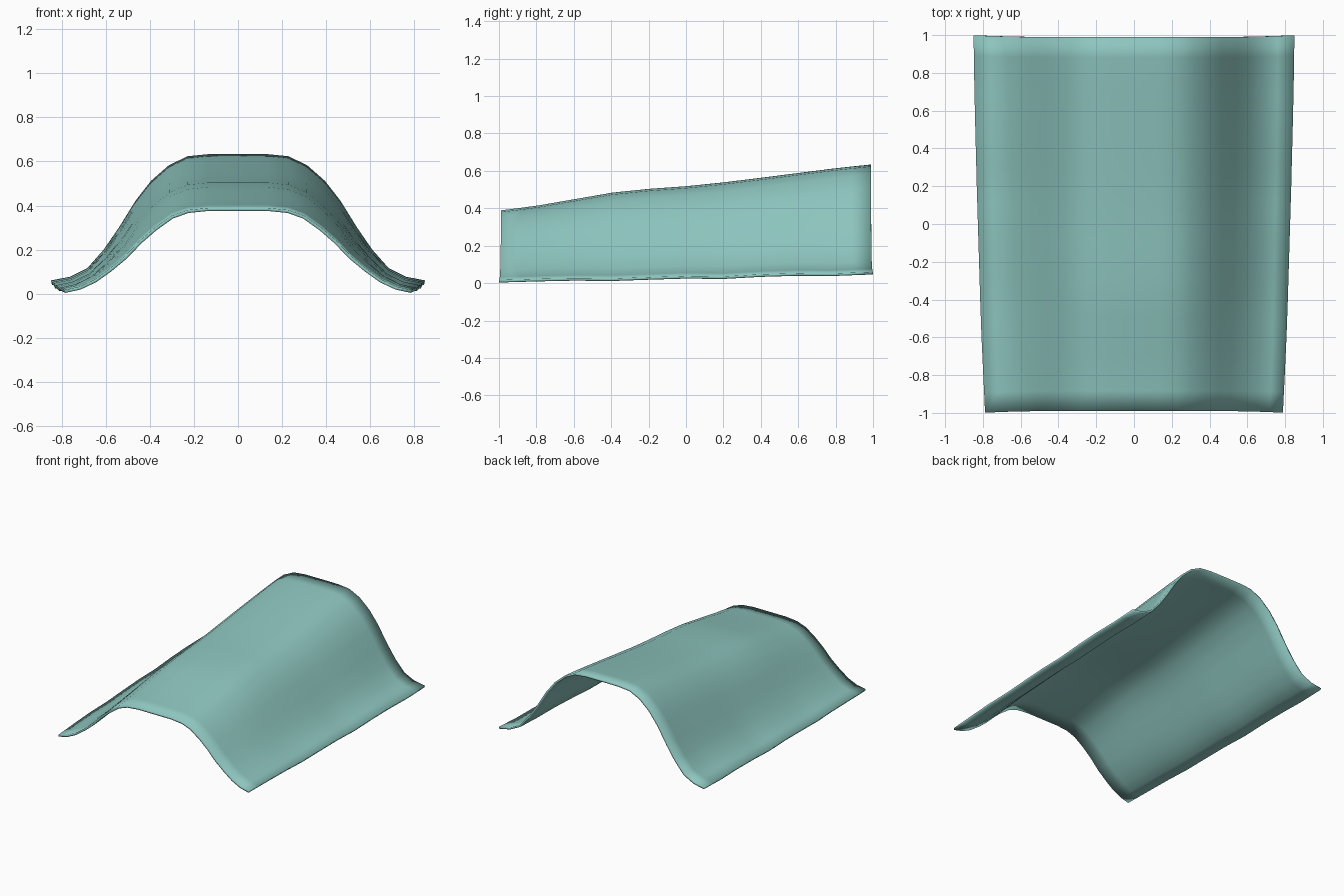
import bpy, bmesh

if "Cube" in bpy.data.objects:
    bpy.data.objects.remove(bpy.data.objects["Cube"])

# Half cross-sections (x, z) from crown to foot at the front and back ends
FRONT = [(0, .385), (.136, .385), (.227, .376), (.30, .35), (.377, .295), (.445, .236),
         (.51, .168), (.58, .11), (.65, .06), (.72, .027), (.79, .012)]
BACK = [(0, .628), (.136, .627), (.227, .618), (.31, .578), (.39, .508), (.46, .418),
        (.536, .295), (.605, .195), (.68, .11), (.76, .07), (.848, .053)]
# Crown height, foot height and half width at even steps along y
RIDGE = [.382, .409, .443, .477, .497, .511, .531, .555, .580, .605, .627]
FOOT = [.010, .016, .020, .018, .025, .031, .029, .040, .046, .045, .053]
WIDTH = [.787, .797, .806, .813, .819, .825, .831, .836, .841, .845, .848]


def sample(table, t):
    f = t * (len(table) - 1)
    i = min(int(f), len(table) - 2)
    return table[i] + (table[i + 1] - table[i]) * (f - i)


def rise(profile, i):
    low, high = profile[-1][1], profile[0][1]
    return (profile[i][1] - low) / (high - low)


# Arched sheet: mirrored sections lofted along y
ROWS = 21
last = len(FRONT) - 1
bm = bmesh.new()
grid = []
for r in range(ROWS):
    t = r / (ROWS - 1)
    ridge, foot, width = sample(RIDGE, t), sample(FOOT, t), sample(WIDTH, t)
    row = []
    for k in range(-last, last + 1):
        i = abs(k)
        x = (FRONT[i][0] / .79) * (1 - t) + (BACK[i][0] / .848) * t
        s = rise(FRONT, i) * (1 - t) + rise(BACK, i) * t
        x *= width * (1 if k >= 0 else -1)
        reach = .98 + .01 * (i / last) ** 4
        row.append(bm.verts.new((x, (2 * t - 1) * reach + .0, foot + (ridge - foot) * s)))
    grid.append(row)
for a, b in zip(grid, grid[1:]):
    for k in range(len(a) - 1):
        bm.faces.new((a[k], a[k + 1], b[k + 1], b[k]))

# Push the end edges out to the full length
for row, sign in ((grid[0], -1), (grid[-1], 1)):
    for v in row:
        v.co.y += .009 * sign

mesh = bpy.data.meshes.new("arched_panel")
bm.to_mesh(mesh)
bm.free()
panel = bpy.data.objects.new("arched_panel", mesh)
bpy.context.collection.objects.link(panel)

# Thin shell, shaded fully smooth so the rims look rounded
solid = panel.modifiers.new("thickness", 'SOLIDIFY')
solid.thickness = .014
solid.offset = 0
for p in mesh.polygons:
    p.use_smooth = True

mat = bpy.data.materials.new("teal")
mat.diffuse_color = (.27, .56, .52, 1)
mat.use_nodes = True
mat.node_tree.nodes["Principled BSDF"].inputs["Base Color"].default_value = mat.diffuse_color
mesh.materials.append(mat)
